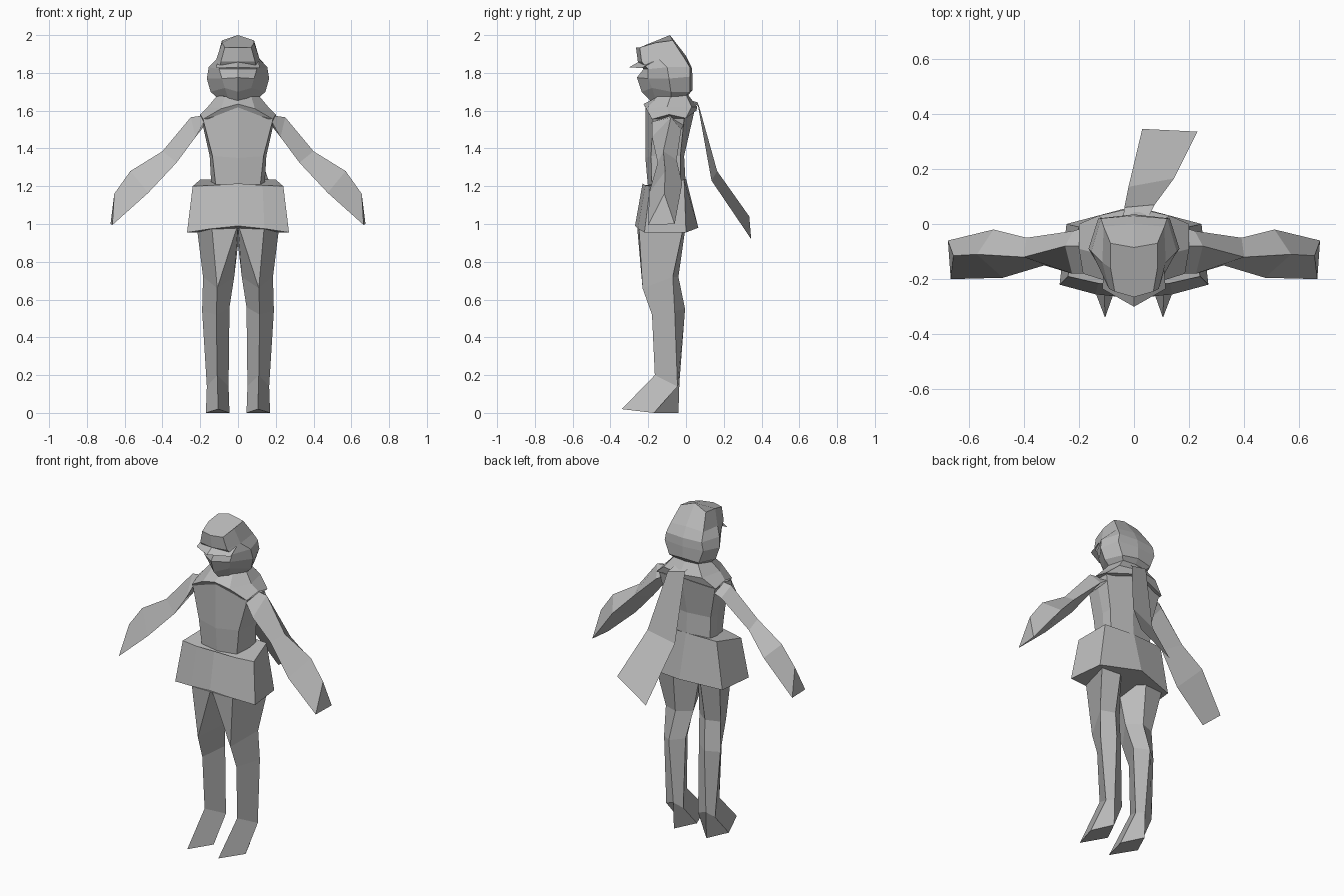
import bpy, bmesh

grey = bpy.data.materials.new("plain_grey")
grey.diffuse_color = (0.5, 0.5, 0.5, 1)


def loft(name, rings, closed=True, caps=True, side=1):
    """Skin a list of point rings; side=-1 builds the mirrored copy."""
    bm = bmesh.new()
    rows = [[bm.verts.new((x * side, y, z)) for x, y, z in r] for r in rings]
    n = len(rows[0])
    for a, b in zip(rows, rows[1:]):
        for i in range(n if closed else n - 1):
            j = (i + 1) % n
            bm.faces.new((a[i], a[j], b[j], b[i]))
    if closed and caps:
        bm.faces.new(rows[0])
        bm.faces.new(rows[-1])
    bmesh.ops.remove_doubles(bm, verts=bm.verts, dist=0.002)
    bmesh.ops.recalc_face_normals(bm, faces=bm.faces)
    me = bpy.data.meshes.new(name)
    bm.to_mesh(me)
    bm.free()
    me.materials.append(grey)
    ob = bpy.data.objects.new(name, me)
    bpy.context.collection.objects.link(ob)
    return ob


def whole(half):
    """Complete a half ring running from front centre to back centre."""
    return half + [(-x, y, z) for x, y, z in half[-2:0:-1]]


def symmetric(name, halves):
    return loft(name, [whole(h) for h in halves])


# Head with hair, from neck to crown
symmetric("head", [
    [(0, -.18, 1.645), (.05, -.16, 1.66), (.09, -.08, 1.65), (.08, 0, 1.68), (0, .01, 1.68)],
    [(0, -.235, 1.70), (.07, -.18, 1.72), (.145, -.08, 1.70), (.10, .02, 1.70), (0, .035, 1.71)],
    [(0, -.26, 1.775), (.085, -.20, 1.77), (.165, -.09, 1.77), (.13, .02, 1.78), (0, .035, 1.78)],
    [(0, -.225, 1.82), (.10, -.20, 1.82), (.155, -.10, 1.83), (.12, .02, 1.83), (0, .03, 1.83)],
    [(0, -.255, 1.86), (.09, -.235, 1.86), (.115, -.14, 1.87), (.11, -.01, 1.88), (0, 0, 1.89)],
    [(0, -.265, 1.935), (.07, -.245, 1.935), (.085, -.16, 1.96), (.085, -.07, 1.972), (0, -.085, 2.0)],
])
# Cap visor
loft("cap_visor", [
    [(-.11, -.17, 1.86), (0, -.24, 1.865), (.11, -.17, 1.86)],
    [(-.115, -.235, 1.825), (0, -.30, 1.83), (.115, -.235, 1.825)],
], closed=False)

# Shoulder cape, narrow at the collar
symmetric("shoulder_cape", [
    [(0, -.185, 1.655), (.07, -.15, 1.675), (.11, -.08, 1.68), (.08, 0, 1.685), (0, .01, 1.685)],
    [(0, -.225, 1.635), (.09, -.21, 1.61), (.16, -.10, 1.62), (.13, .03, 1.62), (0, .06, 1.62)],
    [(0, -.205, 1.60), (.185, -.18, 1.555), (.20, -.09, 1.58), (.20, 0, 1.56), (0, .055, 1.60)],
])
# Torso
symmetric("torso", [
    [(0, -.215, 1.62), (.185, -.175, 1.555), (.195, -.09, 1.56), (.19, -.01, 1.56), (0, .045, 1.60)],
    [(0, -.215, 1.35), (.135, -.185, 1.36), (.15, -.09, 1.36), (.145, -.03, 1.36), (0, -.01, 1.36)],
    [(0, -.20, 1.18), (.115, -.18, 1.18), (.14, -.09, 1.18), (.14, -.03, 1.18), (0, 0, 1.18)],
])
# Skirt
symmetric("skirt", [
    [(0, -.23, 1.215), (.13, -.215, 1.205), (.24, -.19, 1.20), (.20, -.01, 1.235), (0, 0, 1.24)],
    [(0, -.27, .99), (.14, -.255, .975), (.27, -.22, .955), (.245, 0, .955), (0, .065, .98)],
])

# Back streamer
loft("streamer", [
    [(-.04, .02, 1.655), (.05, .02, 1.655)],
    [(-.035, .06, 1.645), (.075, .07, 1.62)],
    [(-.02, .135, 1.23), (.145, .165, 1.28)],
    [(.03, .345, .92), (.23, .335, 1.04)],
], closed=False)

for s, label in ((1, "right"), (-1, "left")):
    # Flared sleeve: ridge, back and front edges
    loft("sleeve_" + label, [
        [(.18, -.08, 1.575), (.17, -.01, 1.53), (.18, -.18, 1.54)],
        [(.25, -.08, 1.565), (.22, -.025, 1.50), (.225, -.18, 1.46)],
        [(.40, -.12, 1.385), (.39, -.05, 1.34), (.325, -.15, 1.325)],
        [(.57, -.11, 1.28), (.51, -.02, 1.215), (.475, -.195, 1.165)],
        [(.655, -.115, 1.16), (.675, -.06, 1.0), (.665, -.20, .995)],
    ], side=s)
    # Leg and foot: outer front, inner front, inner, back, outer
    loft("leg_" + label, [
        [(.14, -.25, 1.0), (0, -.26, 1.0), (0, -.12, .89), (.09, 0, 1.0), (.22, -.01, 1.0)],
        [(.11, -.23, .66), (.11, -.23, .66), (.02, -.10, .72), (.10, -.04, .72), (.185, -.07, .72)],
        [(.115, -.18, .52), (.115, -.18, .52), (.045, -.06, .56), (.12, -.005, .55), (.19, -.06, .54)],
        [(.11, -.165, .20), (.11, -.165, .20), (.05, -.045, .14), (.11, -.035, .16), (.165, -.045, .14)],
        [(.105, -.34, .02), (.105, -.34, .02), (.045, -.17, 0), (.11, -.04, 0), (.17, -.17, 0)],
    ], side=s)
